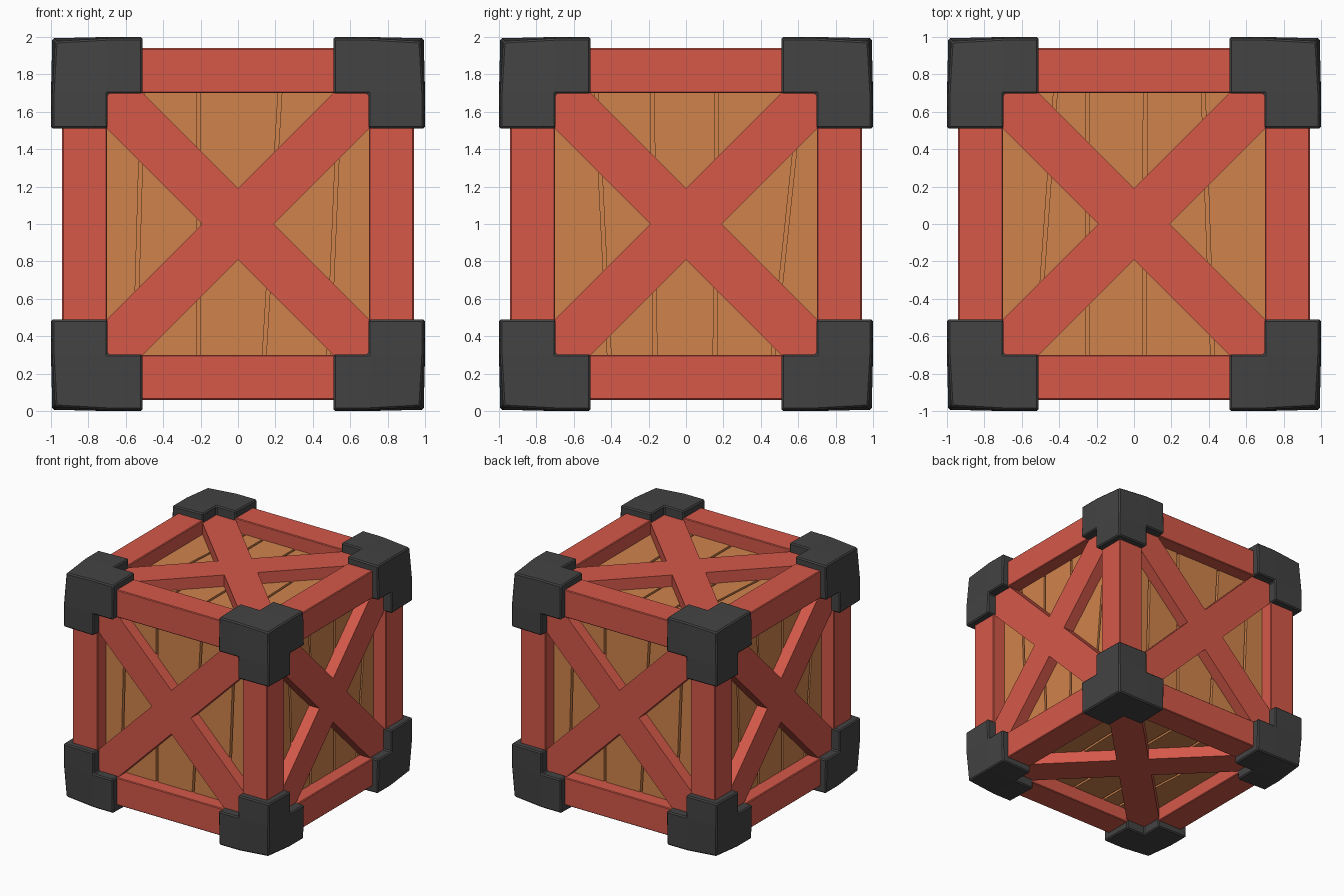
import bpy, bmesh
from itertools import product
from mathutils import Matrix, Vector

if "Cube" in bpy.data.objects:
    bpy.data.objects.remove(bpy.data.objects["Cube"], do_unlink=True)

CENTRE = Vector((0, 0, 1))
INNER, OUTER = 0.70, 0.94      # frame beam section
PLANK, BRACE = 0.82, 0.92      # surface heights on each side


def material(name, rgb):
    m = bpy.data.materials.new(name)
    m.use_nodes = True
    m.diffuse_color = (*rgb, 1)
    bsdf = m.node_tree.nodes["Principled BSDF"]
    bsdf.inputs["Base Color"].default_value = (*rgb, 1)
    bsdf.inputs["Roughness"].default_value = 0.8
    return m


RED = material("painted red wood", (0.66, 0.098, 0.066))
WOOD = material("light brown wood", (0.63, 0.23, 0.072))
GREY = material("dark grey metal", (0.056, 0.056, 0.056))


def finish(name, bm, mat, bevel=0.0, mirror=None):
    bmesh.ops.recalc_face_normals(bm, faces=bm.faces[:])
    mesh = bpy.data.meshes.new(name)
    bm.to_mesh(mesh)
    bm.free()
    mesh.materials.append(mat)
    ob = bpy.data.objects.new(name, mesh)
    ob.location = CENTRE
    bpy.context.collection.objects.link(ob)
    if bevel:
        b = ob.modifiers.new("bevel", "BEVEL")
        b.width, b.segments, b.limit_method = bevel, 1, "ANGLE"
    if mirror:
        m = ob.modifiers.new("mirror", "MIRROR")
        m.use_axis = mirror
        m.use_mirror_merge = False
    return ob


def box(bm, lo, hi):
    lo, hi = Vector(lo), Vector(hi)
    mat = Matrix.Translation((lo + hi) / 2) @ Matrix.Diagonal((*(hi - lo), 1))
    bmesh.ops.create_cube(bm, size=1, matrix=mat)


def prism(bm, outline, low, high, frame):
    # extrude a flat outline along the outward direction of one crate side
    face = bm.faces.new([bm.verts.new(frame @ Vector((u, v, low))) for u, v in outline])
    out = bmesh.ops.extrude_face_region(bm, geom=[face])["geom"]
    move = frame @ Vector((0, 0, high - low))
    bmesh.ops.translate(bm, vec=move, verts=[g for g in out if isinstance(g, bmesh.types.BMVert)])


# Inner core behind the planks
bm = bmesh.new()
box(bm, [-0.785] * 3, [0.785] * 3)
finish("crate_core", bm, WOOD)

# Frame beams: one per axis, mirrored to four
for axis in range(3):
    lo, hi = [INNER] * 3, [OUTER] * 3
    lo[axis], hi[axis] = -0.75, 0.75
    bm = bmesh.new()
    box(bm, lo, hi)
    finish("frame_beams_" + "xyz"[axis], bm, RED, 0.006, [i != axis for i in range(3)])

# Corner cap: three short sleeves meeting at a corner, mirrored to eight
steps = (0.51, 0.697, 1.0)
cells = {c for c in product((0, 1), repeat=3) if sum(c) >= 2}
bm = bmesh.new()
for cell in cells:
    for axis, side in product(range(3), (0, 1)):
        beside = list(cell)
        beside[axis] += 2 * side - 1
        if tuple(beside) in cells:
            continue
        a, b = [i for i in range(3) if i != axis]
        ring = []
        for da, db in ((0, 0), (1, 0), (1, 1), (0, 1)):
            p = list(cell)
            p[axis] += side
            p[a] += da
            p[b] += db
            ring.append(bm.verts.new([steps[i] for i in p]))
        bm.faces.new(ring)
bmesh.ops.remove_doubles(bm, verts=bm.verts[:], dist=0.0001)
for v in bm.verts:
    edges = sum(c > 0.99 for c in v.co)
    pull = {2: 0.993, 3: 0.977}.get(edges, 1.0)
    v.co = [pull if c > 0.99 else c for c in v.co]
finish("corner_caps", bm, GREY, 0.01, (True, True, True))

# Crossed brace outline, built from one quarter turned four times
quarter = [(INNER, 0.51), (INNER, INNER), (0.51, INNER), (0, 0.19)]
cross = []
for turn in range(4):
    cross += quarter
    quarter = [(-v, u) for u, v in quarter]

# Gaps between planks as (position at lower edge, position at upper edge)
FRONT = [(-0.55, -0.51), (-0.21, -0.21), (0.14, 0.225), (0.485, 0.545)]
SIDE = [(-0.41, -0.48), (-0.165, -0.18), (0.155, 0.165), (0.465, 0.615)]
TOP = [(-0.52, -0.42), (-0.25, -0.25), (0.055, 0.06), (0.42, 0.37)]
X, Y, Z = Vector((1, 0, 0)), Vector((0, 1, 0)), Vector((0, 0, 1))
sides = {
    "front": (X, Z, -Y, FRONT), "back": (-X, Z, Y, FRONT),
    "left": (Y, Z, X, SIDE), "right": (-Y, Z, -X, SIDE),
    "top": (X, Y, Z, TOP), "bottom": (X, -Y, -Z, TOP),
}
GAP, END = 0.01, 0.71
for name, (u, v, w, gaps) in sides.items():
    frame = Matrix((u, v, w)).transposed()
    bm = bmesh.new()
    bounds = [(-END, -END)] + gaps + [(END, END)]
    for (l0, l1), (r0, r1) in zip(bounds, bounds[1:]):
        outline = [(l0 + GAP, -END), (r0 - GAP, -END), (r1 - GAP, END), (l1 + GAP, END)]
        prism(bm, outline, 0.78, PLANK, frame)
    finish(name + "_planks", bm, WOOD)
    bm = bmesh.new()
    prism(bm, cross, 0.79, BRACE, frame)
    finish(name + "_cross_brace", bm, RED)
